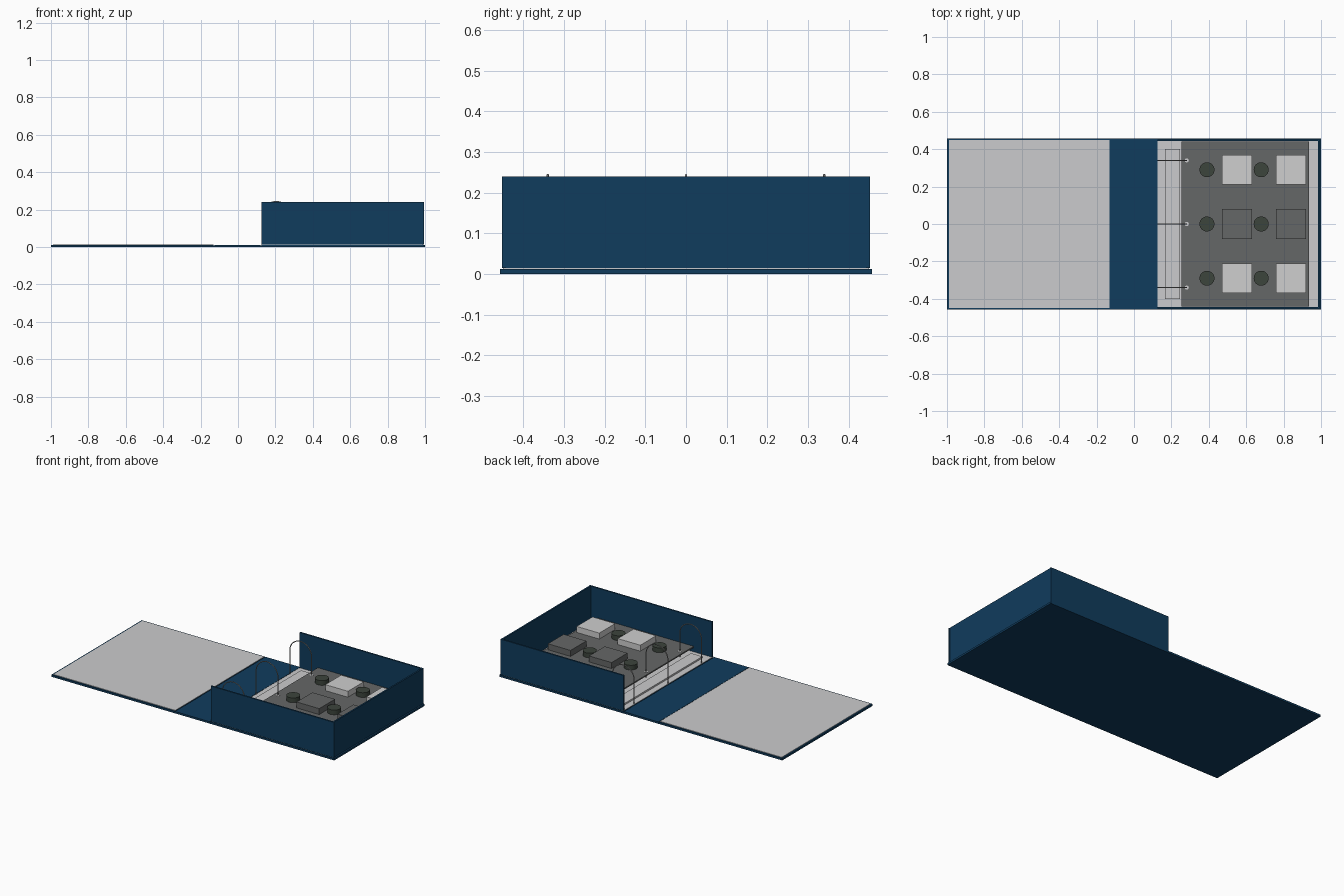
import bpy, math
from mathutils import Vector

cube = bpy.data.objects.get("Cube")
if cube:
    bpy.data.objects.remove(cube, do_unlink=True)


def material(name, rgb):
    m = bpy.data.materials.new(name)
    m.use_nodes = True
    color = (*rgb, 1)
    m.diffuse_color = color
    m.node_tree.nodes["Principled BSDF"].inputs["Base Color"].default_value = color
    return m


NAVY = material("navy board", (0.005, 0.045, 0.11))
PAPER = material("pale grey paper", (0.60, 0.60, 0.61))
WHITE = material("light block", (0.62, 0.62, 0.62))
GREY = material("dark grey foam", (0.13, 0.135, 0.135))
BUTTON = material("green black knob", (0.045, 0.058, 0.045))
METAL = material("ring metal", (0.35, 0.35, 0.35))


def box(name, x, y, z, mat):
    """Box from (min, max) ranges."""
    mid = [(a + b) / 2 for a, b in (x, y, z)]
    bpy.ops.mesh.primitive_cube_add(size=1, location=mid)
    ob = bpy.context.object
    ob.name = name
    ob.scale = [b - a for a, b in (x, y, z)]
    bpy.ops.object.transform_apply(location=False, rotation=False, scale=True)
    ob.data.materials.append(mat)
    return ob


def cylinder(name, radius, x, y, z, mat, sides=32):
    bpy.ops.mesh.primitive_cylinder_add(vertices=sides, radius=radius, depth=z[1] - z[0],
                                        location=(x, y, sum(z) / 2))
    ob = bpy.context.object
    ob.name = name
    ob.data.materials.append(mat)
    bpy.ops.object.shade_smooth_by_angle()
    return ob


# Hinged cover, spine and base boards
W = 0.457
T = 0.012
box("cover_board", (-1, -0.13), (-W, W), (0, T), NAVY)
box("spine_board", (-0.125, 0.12), (-W, W), (0, T), NAVY)
box("base_board", (0.125, 1), (-W, W), (0, T), NAVY)
box("hinge_cloth", (-0.14, 0.135), (-W, W), (0, 0.008), NAVY)

# Paper linings
box("cover_lining", (-0.99, -0.13), (-0.448, 0.448), (T, 0.0145), PAPER)
box("base_lining", (0.125, 0.99), (-0.45, 0.45), (T, 0.0145), PAPER)

# Tray walls, open towards the spine
for side, s in (("front", -1), ("back", 1)):
    box(side + "_wall", (0.125, 0.995), sorted((s * 0.443, s * 0.453)), (0.0145, 0.24), NAVY)
box("end_wall", (0.983, 0.993), (-0.443, 0.443), (0.0145, 0.24), NAVY)

# Ring mechanism: plate and three arches
box("ring_plate", (0.165, 0.245), (-0.4, 0.4), (0.0145, 0.025), PAPER)
R, CX, SPRING = 0.077, 0.205, 0.166
for i, y in enumerate((-0.34, 0, 0.34)):
    arc = [math.pi * k / 24 for k in range(25)]
    path = [Vector((CX + R, y, 0.0145))]
    path += [Vector((CX + R * math.cos(a), y, SPRING + R * math.sin(a))) for a in arc]
    path.append(Vector((CX - R, y, 0.0145)))
    curve = bpy.data.curves.new("ring", "CURVE")
    curve.dimensions = "3D"
    curve.bevel_depth = 0.003
    curve.bevel_resolution = 2
    curve.use_fill_caps = True
    spline = curve.splines.new("POLY")
    spline.points.add(len(path) - 1)
    for p, co in zip(spline.points, path):
        p.co = (*co, 1)
        p.radius = 1
    curve.materials.append(METAL)
    ring = bpy.data.objects.new(f"binder_ring_{i + 1}", curve)
    bpy.context.collection.objects.link(ring)

# Sample sheet with punched eyelets
TOP = 0.05
box("sample_sheet", (0.255, 0.935), (-0.442, 0.442), (0.042, TOP), GREY)
for y in (-0.34, 0, 0.34):
    cylinder("eyelet", 0.011, 0.282, y, (TOP, TOP + 0.001), PAPER, 20)

# Knobs and square sample blocks in a grid
for y in (-0.29, 0, 0.29):
    for x in (0.39, 0.68):
        cylinder("knob", 0.04, x, y, (TOP, 0.08), BUTTON)
        box("sample_block", (x + 0.08, x + 0.24), (y - 0.08, y + 0.08), (TOP, 0.088),
            WHITE if y else GREY)
